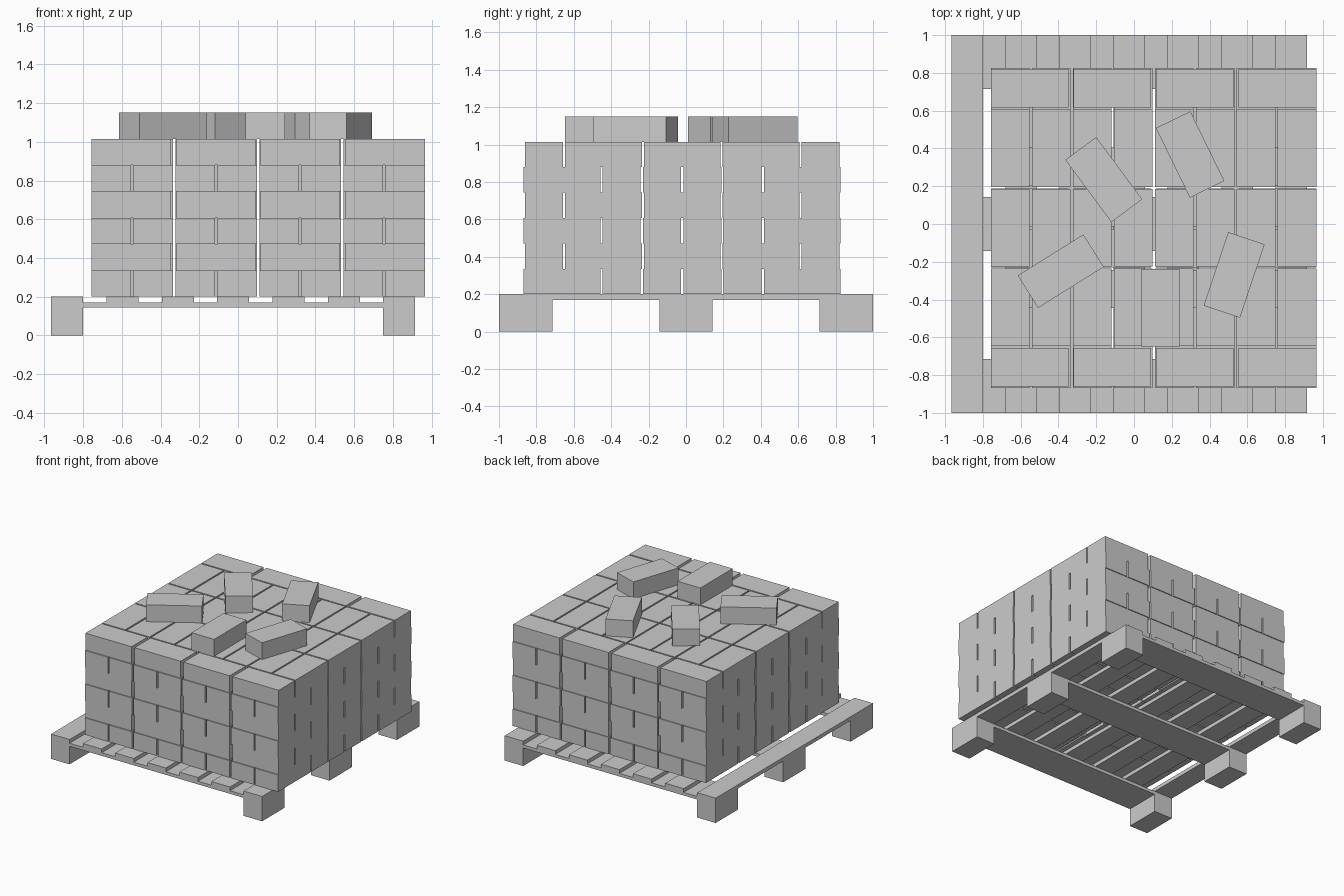
import bpy
from math import radians

if "Cube" in bpy.data.objects:
    bpy.data.objects.remove(bpy.data.objects["Cube"])

L, W, H = 0.41, 0.203, 0.1358      # brick length, width, height
X0, X1 = -0.757, 0.965             # brick stack extent along x
BASE = 0.2                         # top of the pallet


def box(name, x0, x1, y0, y1, z0, z1, turn=0):
    bpy.ops.mesh.primitive_cube_add(
        size=1, location=((x0 + x1) / 2, (y0 + y1) / 2, (z0 + z1) / 2),
        rotation=(0, 0, radians(turn)))
    ob = bpy.context.object
    ob.name = name
    ob.scale = (x1 - x0, y1 - y0, z1 - z0)
    return ob


# Pallet: seven deck planks along y
for i in range(7):
    x = -0.965 + i * 1.715 / 6
    box("deck_plank", x, x + 0.165, -1, 1, 0.17, BASE)

# Pallet: three cross boards, each with a foot block at both ends
for y in (-0.8575, 0, 0.8575):
    box("cross_board", -0.965, 0.915, y - 0.1425, y + 0.1425, 0.145, 0.17)
    for x in (-0.965, 0.75):
        box("foot_block", x, x + 0.165, y - 0.1425, y + 0.1425, 0, 0.145)


def spread(start, end, sizes):
    """Intervals of the given sizes with equal gaps between start and end."""
    gap = (end - start - sum(sizes)) / (len(sizes) - 1)
    out = []
    for s in sizes:
        out.append((start, start + s))
        start += s + gap
    return out


# Brick stack: six layers alternating between two bonding patterns
long_cols = spread(X0, X1, [0.411] * 4)
short_cols = spread(X0, X1, [0.2045] * 8)
for layer in range(6):
    z = BASE + layer * H
    if layer % 2 == 0:
        rows = spread(-0.868, 0.827, [L, W, W, W, W, L])
    else:
        rows = spread(-0.86, 0.82, [W, L, L, L, W])
    for y0, y1 in rows:
        cols = short_cols if y1 - y0 > 0.3 else long_cols
        for x0, x1 in cols:
            box("stacked_brick", x0, x1, y0, y1, z, z + H)

# Loose bricks lying on top
top = BASE + 6 * H
for x, y, turn in ((-0.16, 0.235, -53.5), (0.297, 0.368, -64),
                   (-0.388, -0.25, 32), (0.53, -0.27, 71.5),
                   (0.14, -0.443, 90)):
    box("loose_brick", x - L / 2, x + L / 2, y - W / 2, y + W / 2,
        top, top + H, turn)
